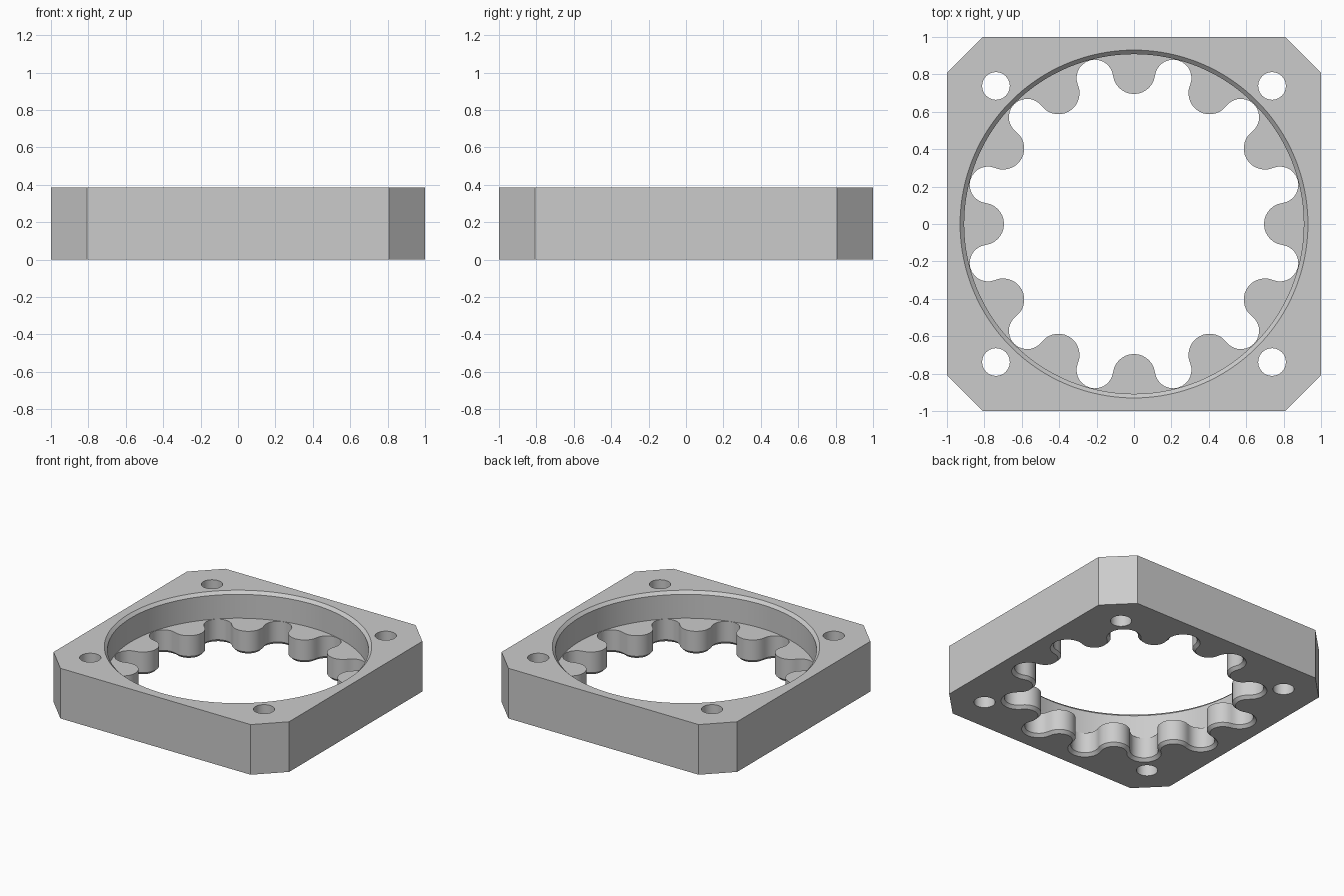
import bpy
import bmesh
from math import cos, sin, radians, tau

cube = bpy.data.objects.get("Cube")
if cube:
    bpy.data.objects.remove(cube, do_unlink=True)

HEIGHT = 0.385
FLOOR = 0.18          # top of the inner teeth
BEVEL = 0.022
LOBES = 12
PITCH = 0.808         # circle carrying the lobe and groove centres
LOBE_R, GROOVE_R = 0.113, 0.098


def circle(r, n, cx=0, cy=0):
    return [(cx + r * cos(tau * i / n), cy + r * sin(tau * i / n)) for i in range(n)]


def octagon(half, flat):
    return [(half, -flat), (half, flat), (flat, half), (-flat, half),
            (-half, flat), (-half, -flat), (-flat, -half), (flat, -half)]


def lobed_bore(offset=0.0, steps=14):
    """Tangent arcs alternating between inward lobes and outward grooves."""
    pts = []
    step = 360 / (2 * LOBES)
    sweep = 90 + step / 2
    for k in range(2 * LOBES):
        base = k * step
        is_lobe = k % 2 == 0
        r = LOBE_R - offset if is_lobe else GROOVE_R + offset
        cx, cy = PITCH * cos(radians(base)), PITCH * sin(radians(base))
        for i in range(steps):
            t = i / steps
            if is_lobe:
                a = base - sweep - t * (360 - 2 * sweep)
            else:
                a = base - sweep + t * 2 * sweep
            pts.append((cx + r * cos(radians(a)), cy + r * sin(radians(a))))
    return pts


bm = bmesh.new()


def loop(points, z):
    verts = [bm.verts.new((x, y, z)) for x, y in points]
    for a, b in zip(verts, verts[1:] + verts[:1]):
        bm.edges.new((a, b))
    return verts


def skin(*loops):
    for low, high in zip(loops, loops[1:]):
        n = len(low)
        for i in range(n):
            j = (i + 1) % n
            bm.faces.new((low[i], low[j], high[j], high[i]))


def cap(loops, up):
    edges = [bm.edges.get((a, b)) for l in loops for a, b in zip(l, l[1:] + l[:1])]
    bmesh.ops.triangle_fill(bm, edges=edges, use_beauty=True, normal=(0, 0, up))


# Outer walls with cut corners
outline = octagon(1.0, 0.808)
outer = [loop(outline, z) for z in (0, HEIGHT)]
skin(*outer)

# Four through holes for bolts
holes = []
for sx in (-1, 1):
    for sy in (-1, 1):
        ring = circle(0.074, 40, sx * 0.738, sy * 0.738)
        pair = [loop(ring, z) for z in (0, HEIGHT)]
        skin(*pair)
        holes.append(pair)

# Round recess with a bevelled rim
rim = loop(circle(0.93, 128), HEIGHT)
wall_top = loop(circle(0.908, 128), HEIGHT - BEVEL)
wall_base = loop(circle(0.908, 128), FLOOR)
skin(rim, wall_top, wall_base)

# Lobed inner bore with a bevelled lower edge
bore_top = loop(lobed_bore(), FLOOR)
bore_low = loop(lobed_bore(), BEVEL)
bore_base = loop(lobed_bore(BEVEL), 0)
skin(bore_top, bore_low, bore_base)

# Flat faces: underside, top and recess floor
cap([outer[0], bore_base] + [h[0] for h in holes], -1)
cap([outer[1], rim] + [h[1] for h in holes], 1)
cap([wall_base, bore_top], 1)
bmesh.ops.recalc_face_normals(bm, faces=bm.faces[:])

mesh = bpy.data.meshes.new("ring_gear_housing")
bm.to_mesh(mesh)
bm.free()
housing = bpy.data.objects.new("ring_gear_housing", mesh)
bpy.context.collection.objects.link(housing)

# Plain grey material
grey = bpy.data.materials.new("light_grey")
grey.use_nodes = True
colour = (0.6, 0.6, 0.6, 1)
grey.diffuse_color = colour
for node in grey.node_tree.nodes:
    if node.type == "BSDF_PRINCIPLED":
        node.inputs["Base Color"].default_value = colour
mesh.materials.append(grey)

bpy.ops.object.select_all(action="DESELECT")
housing.select_set(True)
bpy.context.view_layer.objects.active = housing
bpy.ops.object.shade_smooth_by_angle(angle=radians(30))
